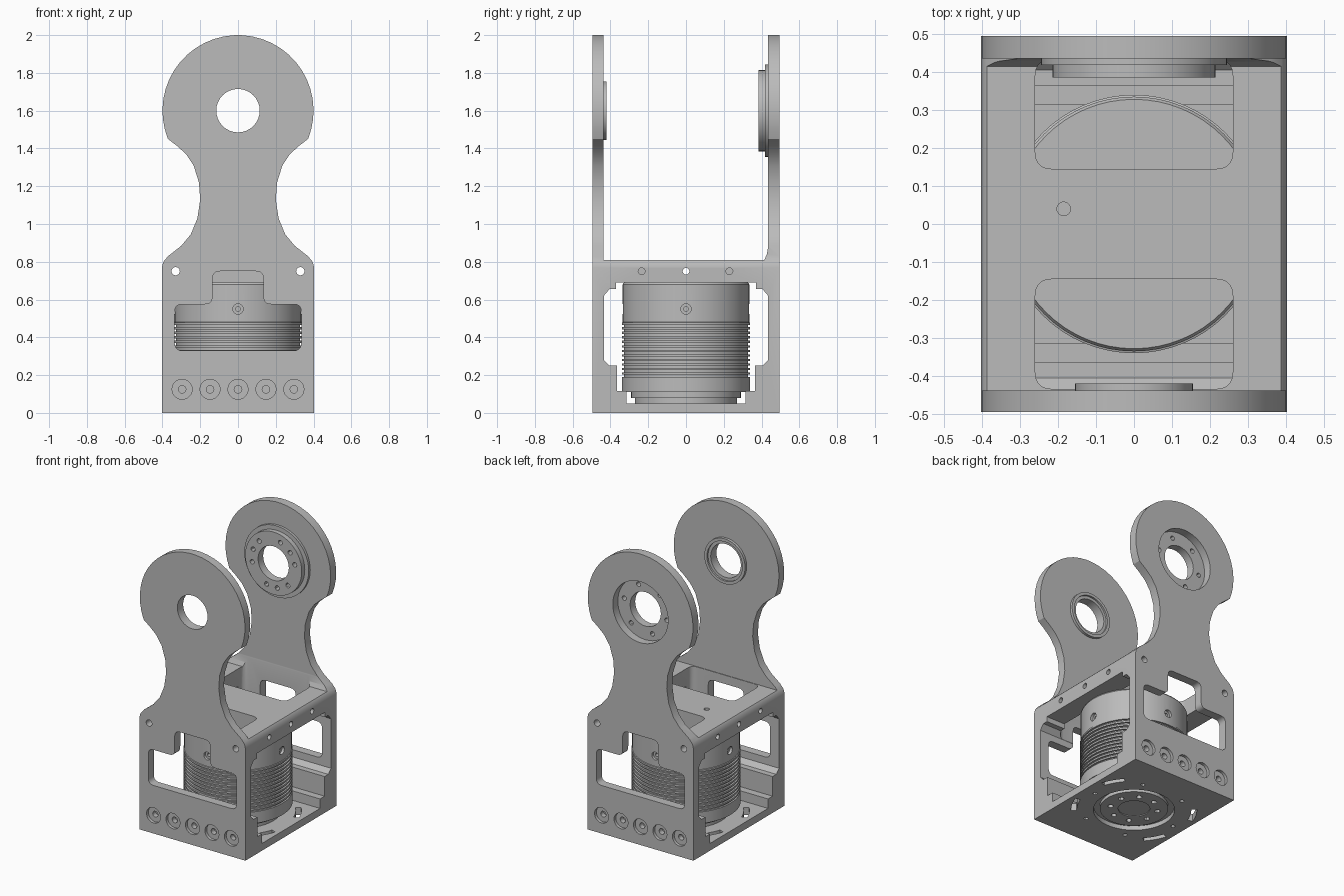
import bpy, bmesh
from math import sin, cos, pi, radians
from mathutils import Vector

cube = bpy.data.objects.get("Cube")
if cube:
    bpy.data.objects.remove(cube, do_unlink=True)

grey = bpy.data.materials.new("machined_grey")
grey.use_nodes = True
COLOUR = (0.5, 0.5, 0.5, 1)
grey.diffuse_color = COLOUR
grey.node_tree.nodes["Principled BSDF"].inputs["Base Color"].default_value = COLOUR


def make(name, bm):
    bmesh.ops.recalc_face_normals(bm, faces=bm.faces)
    me = bpy.data.meshes.new(name)
    bm.to_mesh(me)
    bm.free()
    me.materials.append(grey)
    ob = bpy.data.objects.new(name, me)
    bpy.context.collection.objects.link(ob)
    return ob


def prism(name, pts, axis, a, b):
    """Extrude a flat outline along an axis from a to b."""
    place = {"x": lambda p, t: (t, p[0], p[1]),
             "y": lambda p, t: (p[0], t, p[1]),
             "z": lambda p, t: (p[0], p[1], t)}[axis]
    bm = bmesh.new()
    face = bm.faces.new([bm.verts.new(place(p, a)) for p in pts])
    ext = bmesh.ops.extrude_face_region(bm, geom=[face])
    move = Vector(place((0, 0), b - a))
    for v in ext["geom"]:
        if isinstance(v, bmesh.types.BMVert):
            v.co += move
    return make(name, bm)


def arc(cx, cy, r, start=0, end=360, n=32):
    full = end - start == 360
    steps = n if full else n + 1
    return [(cx + r * cos(radians(start + (end - start) * i / n)),
             cy + r * sin(radians(start + (end - start) * i / n))) for i in range(steps)]


def rounded(pts, r):
    """Round each corner of an outline."""
    out = []
    for i, p in enumerate(pts):
        c = Vector(p)
        a = c + (Vector(pts[i - 1]) - c).normalized() * r
        b = c + (Vector(pts[(i + 1) % len(pts)]) - c).normalized() * r
        for k in range(6):
            t = k / 5
            out.append(tuple(a * (1 - t) ** 2 + c * 2 * t * (1 - t) + b * t * t))
    return out


def lathe(name, profile, n=64):
    bm = bmesh.new()
    rings = [[bm.verts.new((x, y, z)) for x, y in arc(0, 0, r, n=n)] for r, z in profile]
    for lo, hi in zip(rings, rings[1:]):
        for i in range(n):
            j = (i + 1) % n
            bm.faces.new((lo[i], lo[j], hi[j], hi[i]))
    bm.faces.new(rings[0])
    bm.faces.new(rings[-1])
    return make(name, bm)


def combine(target, tool, op="DIFFERENCE"):
    mod = target.modifiers.new("shape", "BOOLEAN")
    mod.operation = op
    mod.solver = "EXACT"
    mod.object = tool
    bpy.context.view_layer.objects.active = target
    bpy.ops.object.modifier_apply(modifier=mod.name)
    bpy.data.objects.remove(tool, do_unlink=True)


def drill(target, u, v, r, axis, a, b, n=20):
    combine(target, prism("cutter", arc(u, v, r, n=n), axis, a, b))


def mirrored(half):
    return half + [(-u, v) for u, v in reversed(half)]


# Bracket: side section trimmed by the front silhouette
section = [(-.495, 0), (.495, 0), (.495, 2.1), (.435, 2.1), (.435, .88), (.428, .84),
           (.415, .81), (-.438, .81), (-.438, 2.1), (-.495, 2.1)]
frame = prism("bracket_frame", section, "x", -.5, .5)
neck = [(.403, 0), (.403, .77), (.395, .80), (.37, .83), (.3, .885), (.25, .945), (.215, 1.03),
        (.2, 1.13), (.207, 1.22), (.235, 1.31), (.275, 1.37), (.325, 1.415)]
combine(frame, prism("silhouette", mirrored(neck + arc(0, 1.6, .4, -22, 87, 14)), "y", -1, 1),
        "INTERSECT")

# Stepped opening through the sides
opening = [(.315, .05), (.315, .115), (.365, .115), (.365, .25), (.405, .25), (.435, .28),
           (.435, .62), (.405, .655), (.37, .655), (.37, .69)]
combine(frame, prism("cutter", mirrored(opening), "x", -1, 1))

# Windows, top slots, screw pockets and arm bores, front and back
window = mirrored([(.335, .33), (.335, .575), (.135, .575), (.135, .75)])
for s in (-1, 1):
    combine(frame, prism("cutter", rounded(window, .04), "y", s * .36, s * .6))
    slot = [(-.26, s * .145), (.26, s * .145), (.26, s * .434), (-.26, s * .434)]
    slot = rounded(slot, .045)
    combine(frame, prism("cutter", slot, "z", .6, .9))
    for i in range(-2, 3):
        drill(frame, i * .148, .125, .053, "y", s * .475, s * .6, 24)
        drill(frame, i * .148, .125, .02, "y", s * .44, s * .6, 16)
    for y in (-.235, .23):
        drill(frame, y, .75, .018, "x", s * .3, s * .6, 16)
    drill(frame, s * .33, .75, .022, "y", -1, 1, 16)
drill(frame, 0, .75, .018, "x", -1, 1, 16)
drill(frame, -.185, .04, .018, "z", .6, 1, 16)
drill(frame, 0, 1.6, .115, "y", -.6, -.4, 32)
drill(frame, 0, 1.6, .21, "y", .4, .6, 48)

# Underside recess, curved slots and small holes
drill(frame, 0, 0, .255, "z", -.1, .03, 48)
for mid in (30, 150, 210, 330):
    bow = arc(0, 0, .395, mid - 11, mid + 11, 8) + arc(0, 0, .36, mid + 11, mid - 11, 8)
    combine(frame, prism("cutter", bow, "z", -.1, .2))
for k in range(6):
    a = pi / 6 + k * pi / 3 + pi / 6
    drill(frame, .32 * cos(a), .32 * sin(a), .014, "z", -.1, .04, 12)

# Bearing collar inside the front arm
collar = prism("front_bearing_collar", arc(0, 1.6, .155, n=48), "y", -.45, -.42)
drill(collar, 0, 1.6, .115, "y", -.6, -.3, 32)
drill(collar, 0, 1.6, .135, "y", -.432, -.3, 32)

# Output flange in the back arm
flange = prism("back_flange", arc(0, 1.6, .215, n=48), "y", .385, .44)
lip = prism("back_flange_lip", arc(0, 1.6, .245, n=48), "y", .418, .437)
drill(lip, 0, 1.6, .2, "y", .3, .6, 48)
drill(flange, 0, 1.6, .117, "y", .3, .6, 32)
for k in range(6):
    a = k * pi / 3 + .2
    drill(flange, .165 * cos(a), 1.6 + .165 * sin(a), .016, "y", .3, .6, 12)
for k in range(3):
    a = k * 2 * pi / 3 + .7
    drill(flange, .165 * cos(a), 1.6 + .165 * sin(a), .016, "y", .3, .42, 12)

# Motor with cooling fins
profile = [(.215, .008), (.215, .04), (.27, .04), (.27, .08), (.29, .08), (.29, .11),
           (.34, .11), (.34, .19)]
for i in range(12):
    z = .19 + i * .024
    profile += [(.328, z), (.328, z + .012), (.34, z + .012), (.34, z + .024)]
profile += [(.335, .48), (.335, .68), (.328, .69)]
motor = lathe("motor", profile)
for axis in "xy":
    for s in (-1, 1):
        drill(motor, 0, .55, .027, axis, s * .315, s * .4, 16)
        drill(motor, 0, .55, .012, axis, s * .28, s * .4, 12)
drill(motor, 0, 0, .1, "z", -.1, .014, 32)
for k in range(8):
    a = k * pi / 4 + .3
    drill(motor, .15 * cos(a), .15 * sin(a), .018, "z", -.1, .03, 12)

# Smooth round surfaces, keep edges sharp
for ob in (frame, collar, flange, lip, motor):
    bpy.ops.object.select_all(action="DESELECT")
    ob.select_set(True)
    bpy.context.view_layer.objects.active = ob
    bpy.ops.object.shade_smooth_by_angle(angle=radians(30))
